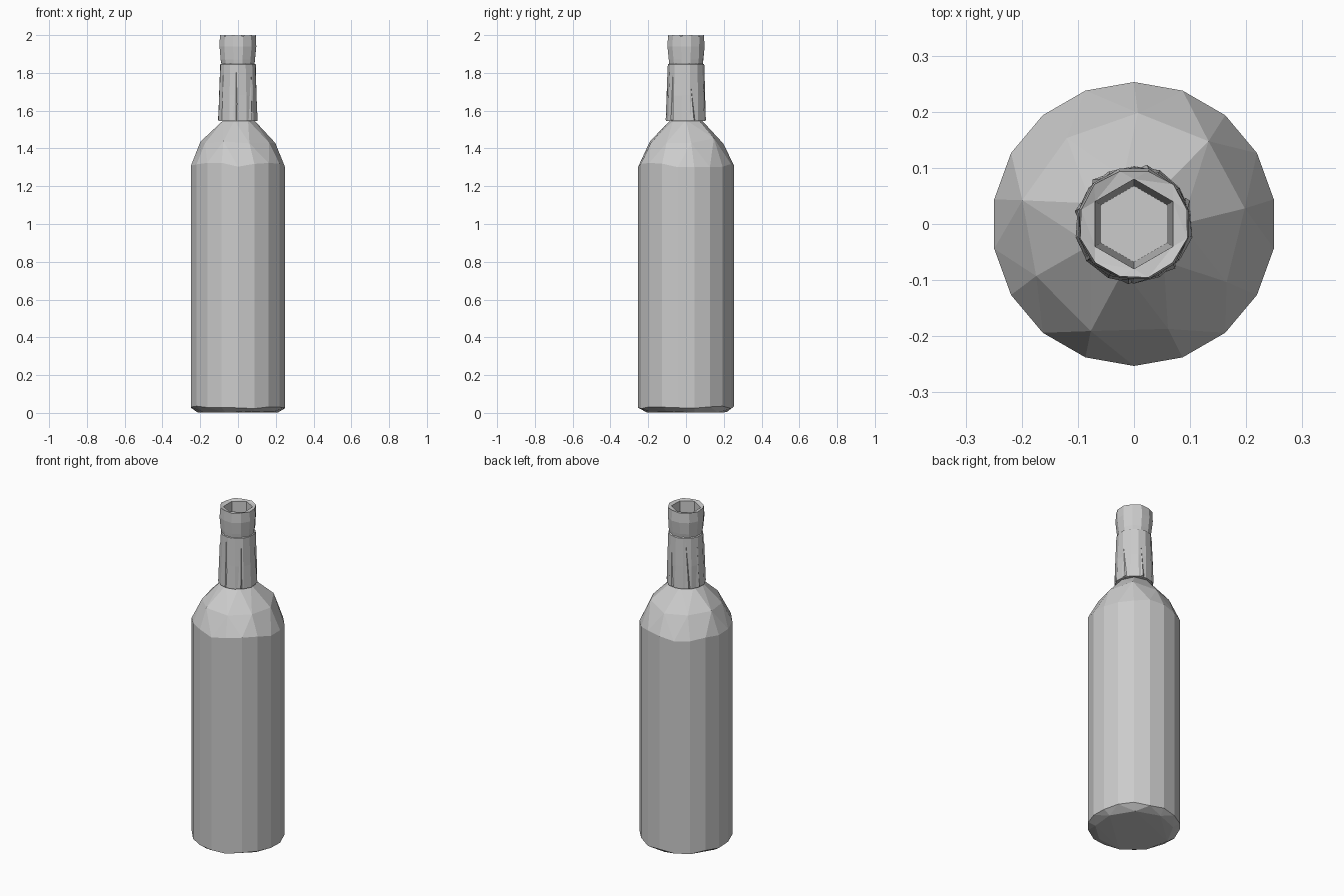
import bpy, bmesh, math, random

random.seed(4)
if "Cube" in bpy.data.objects:
    bpy.data.objects.remove(bpy.data.objects["Cube"], do_unlink=True)

# Single plain grey
grey = bpy.data.materials.new("plain_grey")
grey.use_nodes = True
colour = (0.6, 0.6, 0.6, 1)
grey.diffuse_color = colour
grey.node_tree.nodes["Principled BSDF"].inputs["Base Color"].default_value = colour


def ring(bm, count, radius, z, turn=0.0, wobble_z=0.0, wobble_r=0.0):
    verts = []
    for i in range(count):
        a = math.tau * (i + turn) / count
        r = radius + random.uniform(-wobble_r, wobble_r)
        h = z + random.uniform(-wobble_z, wobble_z)
        verts.append(bm.verts.new((r * math.cos(a), r * math.sin(a), h)))
    return verts


def bridge(bm, low, high):
    n = len(low)
    for i in range(n):
        j = (i + 1) % n
        bm.faces.new((low[i], low[j], high[j], high[i]))


def finish(bm, name):
    bmesh.ops.recalc_face_normals(bm, faces=bm.faces)
    mesh = bpy.data.meshes.new(name)
    bm.to_mesh(mesh)
    bm.free()
    mesh.materials.append(grey)
    obj = bpy.data.objects.new(name, mesh)
    bpy.context.collection.objects.link(obj)
    return obj


# Body: rings of different counts wrapped into an irregular faceted hull
bm = bmesh.new()
ring(bm, 9, 0.215, 0.005, 0.3, 0.005)
ring(bm, 18, 0.253, 0.03, 0.5, 0.008)
ring(bm, 18, 0.253, 1.31, 0.5, 0.015)
ring(bm, 9, 0.2, 1.44, 0.2, 0.015, 0.006)
ring(bm, 7, 0.085, 1.55)
hull = bmesh.ops.convex_hull(bm, input=bm.verts)
loose = [v for v in bm.verts if not v.link_faces]
bmesh.ops.delete(bm, geom=loose, context='VERTS')
finish(bm, "bottle_body")

# Neck wrap: a tapering sleeve with a closed underside
SIDES = 14
bm = bmesh.new()
rings = [ring(bm, SIDES, r, z, 0.5, 0, 0.002)
         for r, z in ((0.105, 1.545), (0.101, 1.68), (0.095, 1.845), (0.086, 1.85))]
for low, high in zip(rings, rings[1:]):
    bridge(bm, low, high)
bm.faces.new(rings[0])
finish(bm, "neck_wrap")

# Lip: flared collar with a six-sided bore running down the neck
bm = bmesh.new()
outer = [ring(bm, 12, r, z, 0.5, 0, 0.002)
         for r, z in ((0.090, 1.843), (0.094, 1.87), (0.101, 1.94), (0.098, 1.996))]
for low, high in zip(outer, outer[1:]):
    bridge(bm, low, high)
mouth = ring(bm, 6, 0.080, 1.992, 0.5, 0.003)
floor = ring(bm, 6, 0.068, 1.56, 0.5)
bridge(bm, mouth, floor)
bm.faces.new(floor)
top = outer[-1]
for v in top[::2]:
    v.co.z = 2.0
for i in range(6):
    a, b, c = (top[(2 * i + k) % 12] for k in range(3))
    m, n = mouth[i], mouth[(i + 1) % 6]
    bm.faces.new((a, b, m))
    bm.faces.new((b, n, m))
    bm.faces.new((b, c, n))
finish(bm, "bottle_lip")

# Creases: slim pointed folds lying on the neck wrap
bm = bmesh.new()
for angle in (20, 75, 130, 165, 215, 262, 310):
    a = math.radians(angle)
    lean = random.uniform(-0.12, 0.12)
    height = random.uniform(1.74, 1.83)

    def at(turn, r, z):
        return bm.verts.new((r * math.cos(a + turn), r * math.sin(a + turn), z))

    left, right = at(-0.13, 0.102, 1.55), at(0.13, 0.102, 1.55)
    ridge, tip = at(0.05, 0.108, 1.55), at(lean, 0.098, height)
    bm.faces.new((left, ridge, tip))
    bm.faces.new((ridge, right, tip))
    bm.faces.new((left, tip, right))
    bm.faces.new((left, right, ridge))
finish(bm, "neck_creases")
